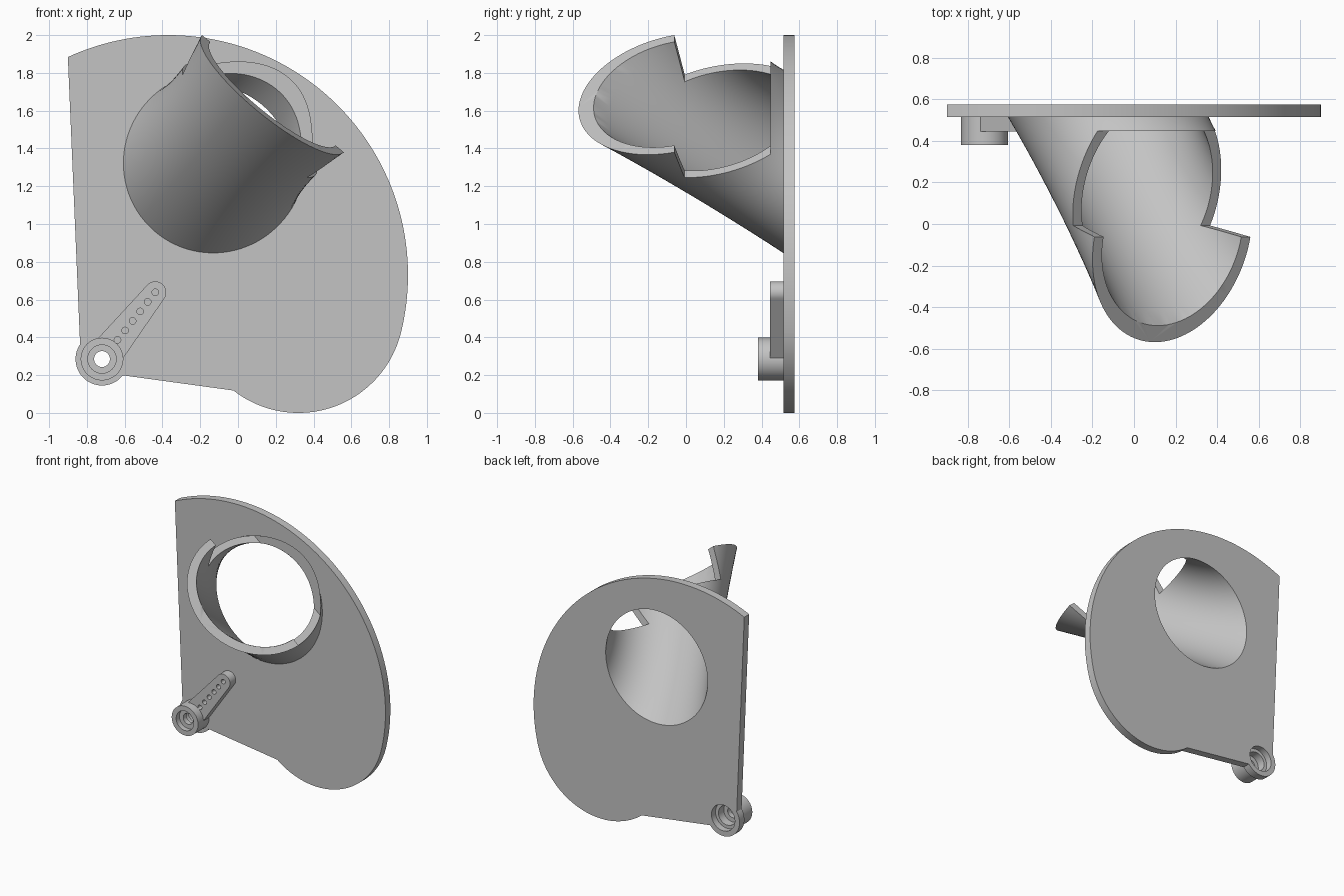
import bpy, bmesh
from math import sin, cos, pi, radians
from mathutils import Vector

cube = bpy.data.objects.get("Cube")
if cube:
    bpy.data.objects.remove(cube, do_unlink=True)

grey = bpy.data.materials.new("light grey plastic")
grey.use_nodes = True
colour = (0.55, 0.55, 0.55, 1)
grey.diffuse_color = colour
grey.node_tree.nodes["Principled BSDF"].inputs["Base Color"].default_value = colour

FRONT, BACK = 0.515, 0.575          # plate faces
HUB = (-0.72, 0.285)                # pivot centre in x, z


def loft(name, rings, closed=False):
    """Skin rings of points; cap the ends, or join the last ring to the first."""
    bm = bmesh.new()
    rows = [[bm.verts.new(p) for p in ring] for ring in rings]
    pairs = list(zip(rows, rows[1:]))
    if closed:
        pairs.append((rows[-1], rows[0]))
    for a, b in pairs:
        for i in range(len(a)):
            j = (i + 1) % len(a)
            bm.faces.new((a[i], a[j], b[j], b[i]))
    if not closed:
        bm.faces.new(rows[0])
        bm.faces.new(rows[-1])
    bmesh.ops.recalc_face_normals(bm, faces=bm.faces)
    mesh = bpy.data.meshes.new(name)
    bm.to_mesh(mesh)
    bm.free()
    mesh.materials.append(grey)
    ob = bpy.data.objects.new(name, mesh)
    bpy.context.collection.objects.link(ob)
    return ob


def arc(c, r, a0, a1, n):
    return [(c[0] + r * cos(radians(a0 + (a1 - a0) * i / n)),
             c[1] + r * sin(radians(a0 + (a1 - a0) * i / n))) for i in range(n + 1)]


def prism(name, outline, y0, y1):
    return loft(name, [[(x, y, z) for x, z in outline] for y in (y0, y1)])


def cylinder(name, c, r, y0, y1, n=48):
    return prism(name, arc(c, r, 0, 360, n)[:-1], y0, y1)


def activate(ob):
    bpy.ops.object.select_all(action='DESELECT')
    ob.select_set(True)
    bpy.context.view_layer.objects.active = ob


def cut(ob, cutter):
    mod = ob.modifiers.new("cut", 'BOOLEAN')
    mod.operation = 'DIFFERENCE'
    mod.solver = 'EXACT'
    mod.object = cutter
    activate(ob)
    bpy.ops.object.modifier_apply(modifier=mod.name)


# Leaning chute: a round base on the plate lofted to a tilted round mouth
E1 = Vector((0.771, 0, -0.637))     # across both ends
F = Vector((0.637, 0, 0.771))       # base, up the lean
E2 = Vector((0.162, 0.971, 0.171))  # mouth, towards the plate
N = Vector((0.62, -0.235, 0.75))    # mouth normal
BASE = Vector((-0.15, BACK - 0.004, 1.30))
MOUTH = Vector((0.185, -0.062, 1.69))


def chute_ring(t, r_base, r_side, r_deep, n=96):
    waist = 1 - 0.08 * 4 * t * (1 - t)
    centre = BASE.lerp(MOUTH, t)
    ring = []
    for i in range(n):
        a = 2 * pi * i / n
        side = (r_base * (1 - t) + r_side * t) * waist * cos(a)
        deep = (F * r_base * (1 - t) + E2 * r_deep * t) * sin(a)
        ring.append(centre + E1 * side + deep)
    return ring


steps = 14
chute = loft("chute", [chute_ring(i / steps, 0.49, 0.487, 0.522)
                       for i in range(steps + 1)])
bore = loft("bore_cutter", [chute_ring(i / steps, 0.435, 0.43, 0.44)
                            for i in range(-1, steps + 2)])

# Step in the mouth: the plate-side half is cut lower, leaving a collar
profile = [(0, -0.233), (0, 0.4), (0.622, 0.4), (0.469, -0.233)]
notch = loft("notch_cutter", [[MOUTH + E1 * s + E2 * u + N * h for u, h in profile]
                              for s in (-0.8, 0.8)])
cut(chute, bore)
cut(chute, notch)

# Backing plate with a pivot lobe at its lower corner
outline = (arc((-0.37, 0.73), 1.27, 114.7, -13.9, 72)
           + arc((0.32, 0.559), 0.559, -15, -128, 48)
           + arc(HUB, 0.14, -38, -214, 32))
plate = prism("plate", outline, FRONT, BACK)
drill = cylinder("drill_cutter", HUB, 0.1, 0.3, 0.7)
cut(plate, bore)
cut(plate, drill)

# Pivot hub: stepped ring turned around the y axis
turned = [(0.113, 0.525), (0.113, 0.38), (0.075, 0.38), (0.075, 0.42),
          (0.042, 0.42), (0.042, 0.46), (0.075, 0.46), (0.075, 0.525)]
hub = loft("pivot_hub", [[(x, y, z) for x, z in arc(HUB, r, 0, 360, 48)[:-1]]
                         for r, y in turned], closed=True)

# Tapered lever arm with a row of small holes
TIP = (-0.438, 0.638)
lean = 51.4
arm = prism("lever_arm", arc(TIP, 0.058, lean - 90, lean + 90, 20)
            + arc(HUB, 0.09, lean + 90, lean + 270, 20), 0.445, FRONT + 0.004)
cut(arm, drill)
helpers = [bore, notch, drill]
for i in range(6):
    k = i * 0.04
    pin = cylinder("pin_cutter", (TIP[0] - k, TIP[1] - k * 1.26), 0.0175, 0.4, FRONT, 20)
    cut(arm, pin)
    helpers.append(pin)

for ob in helpers:
    bpy.data.objects.remove(ob, do_unlink=True)
for ob in (chute, plate, hub, arm):
    activate(ob)
    bpy.ops.object.shade_smooth_by_angle(angle=radians(30))
